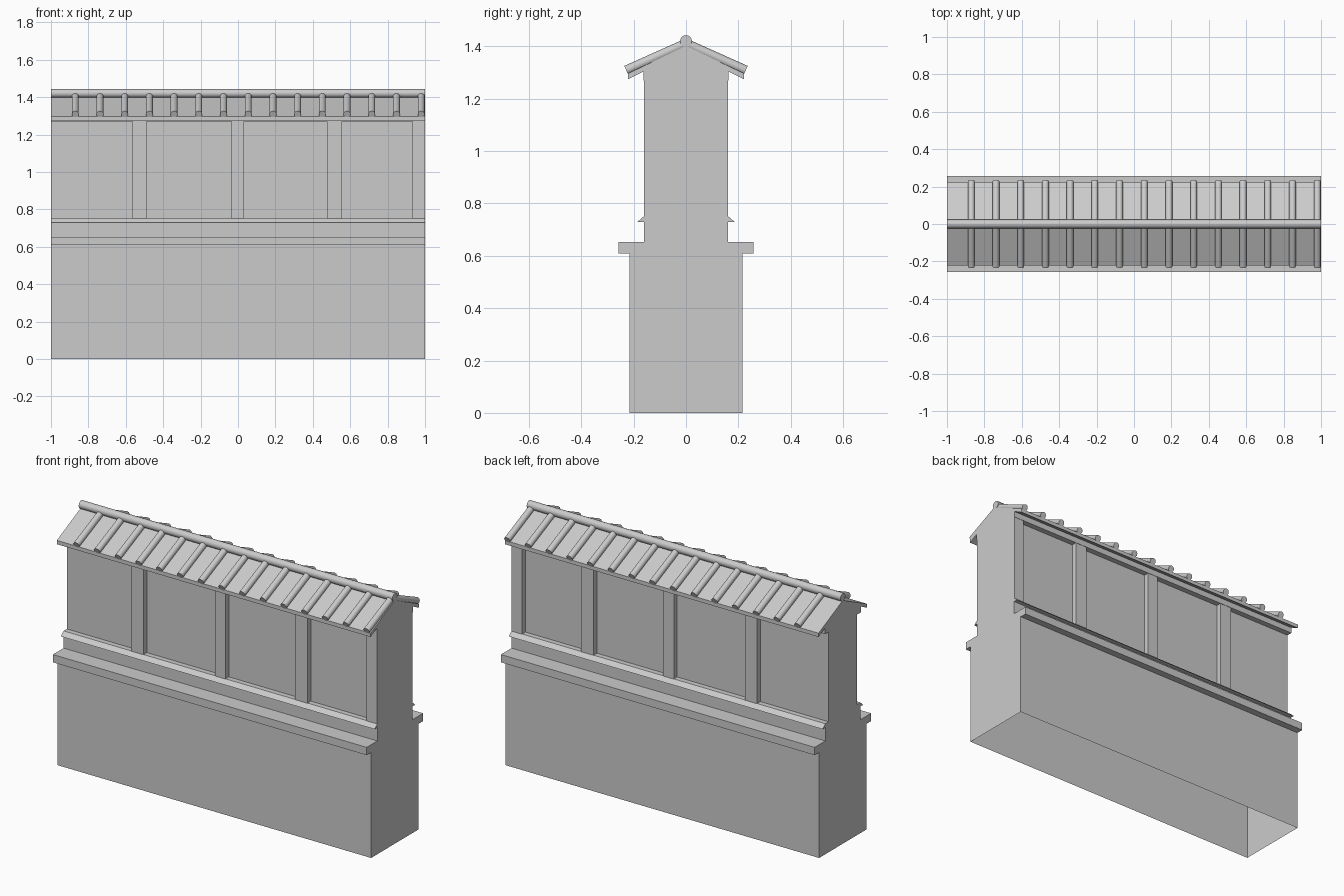
import bpy, bmesh, math
from mathutils import Vector

if "Cube" in bpy.data.objects:
    bpy.data.objects.remove(bpy.data.objects["Cube"])


def finish(name, bm):
    bmesh.ops.recalc_face_normals(bm, faces=bm.faces)
    me = bpy.data.meshes.new(name)
    bm.to_mesh(me)
    bm.free()
    ob = bpy.data.objects.new(name, me)
    bpy.context.collection.objects.link(ob)
    return ob


def box(name, x0, x1, y0, y1, z0, z1, open_bottom=False):
    bm = bmesh.new()
    bmesh.ops.create_cube(bm, size=1)
    for v in bm.verts:
        v.co = Vector((x1 if v.co.x > 0 else x0,
                       y1 if v.co.y > 0 else y0,
                       z1 if v.co.z > 0 else z0))
    if open_bottom:
        low = [f for f in bm.faces if all(v.co.z < z0 + 1e-4 for v in f.verts)]
        bmesh.ops.delete(bm, geom=low, context='FACES_ONLY')
    return finish(name, bm)


def extrude_profile(name, half):
    """Mirror a (y, z) half outline across y = 0 and run it along the wall."""
    pts = half + [(-y, z) for y, z in reversed(half) if y > 0]
    bm = bmesh.new()
    face = bm.faces.new([bm.verts.new((-1, y, z)) for y, z in pts])
    res = bmesh.ops.extrude_face_region(bm, geom=[face], use_keep_orig=True)
    for v in res['geom']:
        if isinstance(v, bmesh.types.BMVert):
            v.co.x = 1
    return finish(name, bm)


def rod(name, a, b, radius, sides):
    a, b = Vector(a), Vector(b)
    bm = bmesh.new()
    bmesh.ops.create_cone(bm, cap_ends=True, segments=sides, radius1=radius,
                          radius2=radius, depth=(b - a).length)
    bm.transform((b - a).to_track_quat('Z', 'Y').to_matrix().to_4x4())
    bmesh.ops.translate(bm, verts=bm.verts, vec=(a + b) / 2)
    ob = finish(name, bm)
    ob.data.shade_smooth()
    ob.data.set_sharp_from_angle(angle=math.radians(40))
    return ob


# Hollow base, open underneath, with a projecting cap
box("wall_base", -1, 1, -0.216, 0.216, 0, 0.61, open_bottom=True)
box("base_cap", -1, 1, -0.257, 0.257, 0.608, 0.653)

# Upper wall: plinth, sloped drip ledge, recessed panel, top beam, gable
extrude_profile("upper_wall", [
    (0.16, 0.652), (0.16, 0.73), (0.185, 0.73), (0.16, 0.752), (0.13, 0.752),
    (0.13, 1.27), (0.163, 1.27), (0.163, 1.304), (0.0, 1.384)])

# Posts between the panels on both faces
for i, (x0, x1) in enumerate([(-0.565, -0.49), (-0.035, 0.033),
                              (0.477, 0.555), (0.932, 1.0)]):
    for side, s in (("front", -1), ("back", 1)):
        y0, y1 = sorted((s * 0.12, s * 0.161))
        box(f"{side}_post_{i}", x0, x1, y0, y1, 0.745, 1.275)

# Gabled roof slab
extrude_profile("roof_slab", [
    (0.0, 1.383), (0.165, 1.303), (0.221, 1.275), (0.221, 1.297), (0.0, 1.402)])

# Round roof tile ribs on both slopes
for i in range(15):
    x = -0.87 + i * 0.1321
    for side, s in (("front", -1), ("back", 1)):
        rod(f"{side}_tile_rib_{i}", (x, 0, 1.41), (x, s * 0.228, 1.308), 0.019, 10)

# Ridge roll
rod("ridge_roll", (-1, 0, 1.42), (1, 0, 1.42), 0.023, 12)
